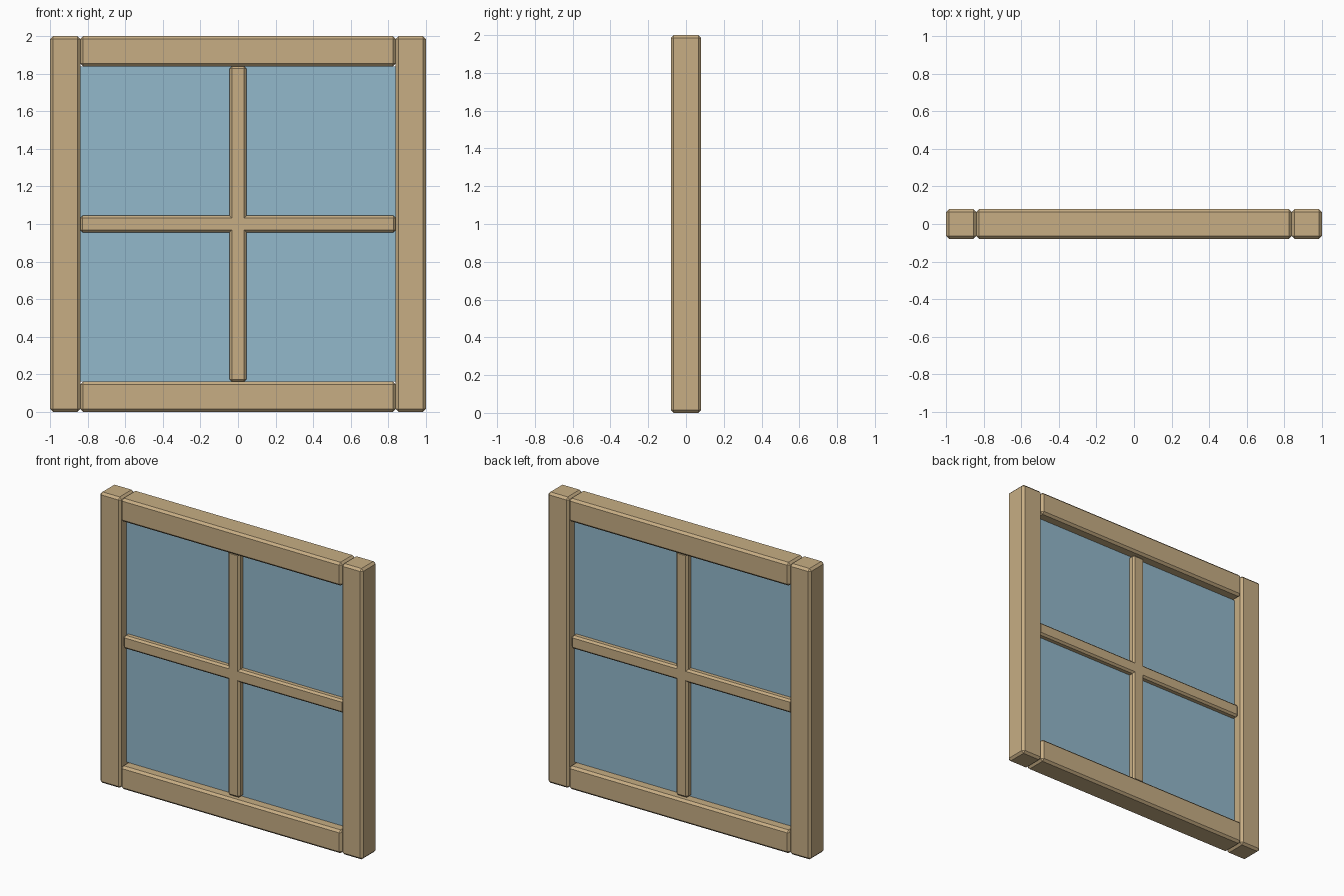
import bpy

if "Cube" in bpy.data.objects:
    bpy.data.objects.remove(bpy.data.objects["Cube"])


def material(name, color):
    m = bpy.data.materials.new(name)
    m.diffuse_color = (*color, 1.0)
    m.use_nodes = True
    m.node_tree.nodes["Principled BSDF"].inputs["Base Color"].default_value = m.diffuse_color
    return m


WOOD = material("light_wood", (0.57, 0.42, 0.23))
GLASS = material("blue_glass", (0.29, 0.48, 0.60))

SIZE, BAR, MUNTIN, DEPTH = 2.0, 0.16, 0.09, 0.16
OPEN = SIZE - 2 * BAR          # clear opening
MID = SIZE / 2


def box(name, center, dims, mat, bevel=0.0):
    """Box with an optional single-step chamfer."""
    bpy.ops.mesh.primitive_cube_add(size=1, location=center)
    o = bpy.context.object
    o.name = name
    o.scale = dims
    bpy.ops.object.transform_apply(location=False, rotation=False, scale=True)
    o.data.materials.append(mat)
    if bevel:
        b = o.modifiers.new("chamfer", 'BEVEL')
        b.width = bevel
        b.segments = 1
    return o


# outer frame: full-height stiles with rails between them
off = (SIZE - BAR) / 2
for side, s in (("left", -1), ("right", 1)):
    box(side + "_stile", (s * off, 0, MID), (BAR, DEPTH, SIZE), WOOD, 0.015)
for side, s in (("bottom", -1), ("top", 1)):
    box(side + "_rail", (0, 0, MID + s * off), (OPEN, DEPTH, BAR), WOOD, 0.015)

# crossing glazing bars
box("vertical_bar", (0, 0, MID), (MUNTIN, 0.10, OPEN), WOOD, 0.013)
box("horizontal_bar", (0, 0, MID), (OPEN, 0.10, MUNTIN), WOOD, 0.013)

# glass pane
box("glass_pane", (0, 0, MID), (OPEN, 0.02, OPEN), GLASS)
